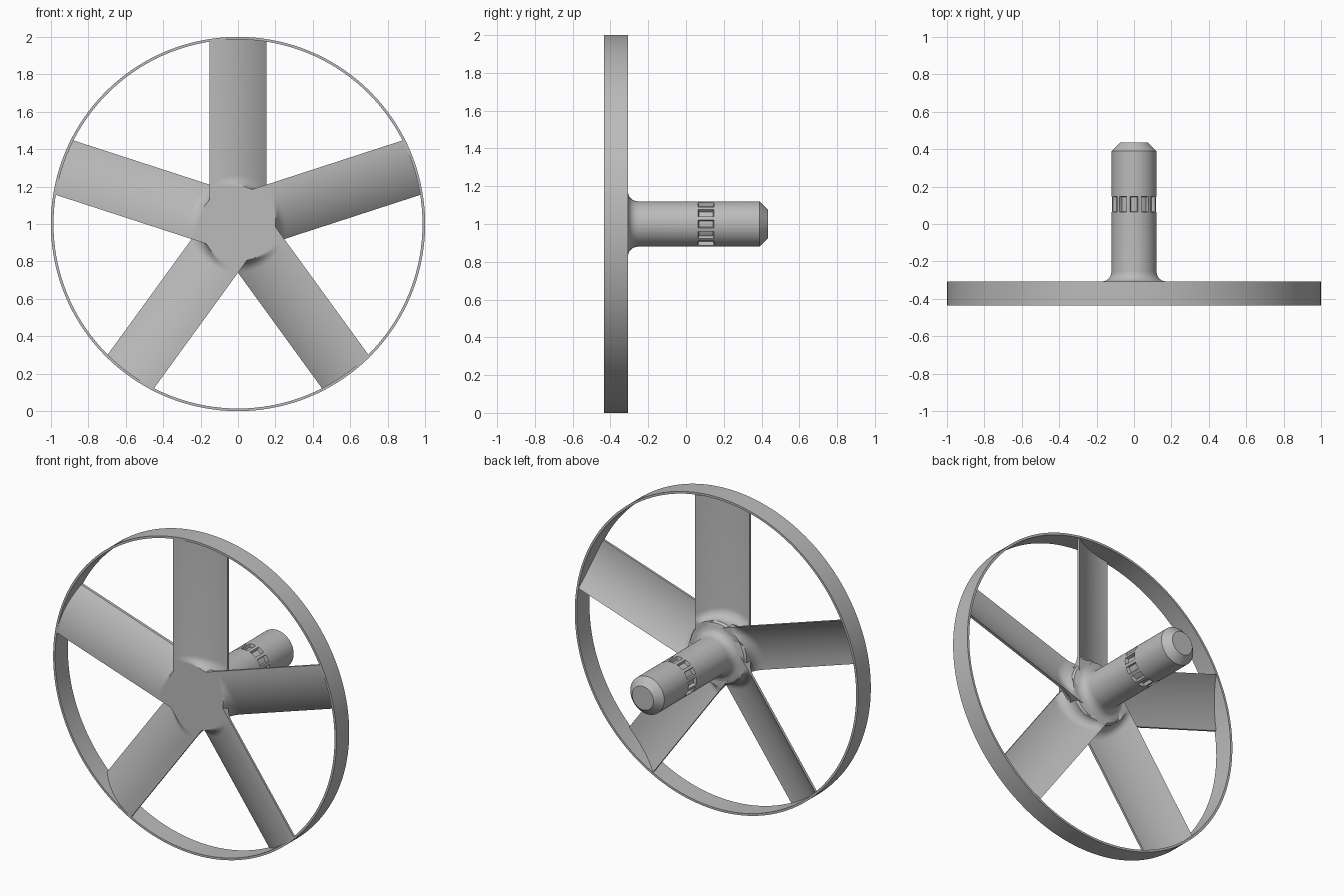
import bpy
import bmesh
from math import sin, cos, tan, atan, sqrt, hypot, radians, tau

if "Cube" in bpy.data.objects:
    bpy.data.objects.remove(bpy.data.objects["Cube"])

FRONT, BACK, END = -0.435, -0.307, 0.435   # depth limits along y
HUB_R, RING_IN, AXIS_Z = 0.2, 0.986, 1.0
SHAFT_R = 0.12

grey = bpy.data.materials.new("plain_grey")
grey.use_nodes = True
colour = (0.5, 0.5, 0.5, 1)
grey.diffuse_color = colour
grey.node_tree.nodes["Principled BSDF"].inputs["Base Color"].default_value = colour


def finish(name, bm, angle=35):
    bmesh.ops.recalc_face_normals(bm, faces=bm.faces)
    mesh = bpy.data.meshes.new(name)
    bm.to_mesh(mesh)
    bm.free()
    mesh.materials.append(grey)
    obj = bpy.data.objects.new(name, mesh)
    bpy.context.collection.objects.link(obj)
    obj.location.z = AXIS_Z
    bpy.ops.object.select_all(action="DESELECT")
    obj.select_set(True)
    bpy.context.view_layer.objects.active = obj
    bpy.ops.object.shade_smooth_by_angle(angle=radians(angle))
    return obj


def bridge(bm, a, b, closed=True):
    n = len(a)
    for i in range(n if closed else n - 1):
        j = (i + 1) % n
        bm.faces.new((a[i], a[j], b[j], b[i]))


def lathe(name, profile, angles, radius=lambda r, y, t: r, loop=False):
    """Revolve (radius, y) points about the y axis."""
    bm = bmesh.new()
    rows = []
    for r, y in profile:
        rows.append([bm.verts.new((radius(r, y, t) * sin(t), y, radius(r, y, t) * cos(t)))
                     for t in angles])
    for a, b in zip(rows, rows[1:]):
        bridge(bm, a, b)
    if loop:
        bridge(bm, rows[-1], rows[0])
    else:
        bm.faces.new(rows[0])
        bm.faces.new(rows[-1])
    return finish(name, bm)


# Outer ring
lathe("outer_ring", [(RING_IN, FRONT), (1, FRONT), (1, BACK), (RING_IN, BACK)],
      [tau * i / 144 for i in range(144)], loop=True)

# Hub and shaft, with a belt of notches around the shaft
NOTCHES = 12
offsets = (-10.5, -9.7, -5, 0, 5, 9.7, 10.5, 15)
angles = [radians(360 / NOTCHES * k + d) for k in range(NOTCHES) for d in offsets]


def notched(r, y, t):
    step = tau / NOTCHES
    off = abs((t + step / 2) % step - step / 2)
    return r - 0.02 if 0.066 < y < 0.146 and off < radians(10) else r


fillet = [(SHAFT_R + 0.05 * (1 - sin(a)), BACK + 0.055 * (1 - cos(a)))
          for a in (radians(15 * i) for i in range(7))]
profile = [(HUB_R, FRONT), (HUB_R, BACK - 0.02), (0.19, BACK - 0.006)] + fillet
profile += [(SHAFT_R, y) for y in (0.064, 0.068, 0.144, 0.148, END - 0.045)]
profile.append((0.075, END))
lathe("hub_and_shaft", profile, angles, notched)

# Blades: arched section, thickened into a fillet around the hub
COUNT, HALF, THICK, FIL = 5, 0.153, 0.014, 0.06
RISE = BACK - FRONT - 0.018
ARC = 2 * atan(RISE / (2 * HALF))
ARC_R = 2 * HALF / sin(ARC)
SECTION = 16
radii = [0.165, 0.19] + [HUB_R + FIL * (i / 8) ** 1.6 for i in range(9)] + [RING_IN + 0.004]


def blend(r):
    gap = min(max(FIL - (r - HUB_R), 0), FIL)
    return FIL - sqrt(FIL * FIL - gap * gap)


def blade(name, turn):
    bm = bmesh.new()
    loops = []
    for r in radii:
        front, back = [], []
        for i in range(SECTION + 1):
            phi = ARC * i / SECTION
            u = -HALF + ARC_R * sin(phi)
            v = sqrt(r * r - u * u)
            y = FRONT + ARC_R * (1 - cos(phi))
            x, z = u * cos(turn) + v * sin(turn), v * cos(turn) - u * sin(turn)
            front.append(bm.verts.new((x, max(y - blend(r), FRONT), z)))
            back.append(bm.verts.new((x, min(y + THICK / cos(phi) + blend(r), BACK), z)))
        loops.append(front + back[::-1])
    for a, b in zip(loops, loops[1:]):
        bridge(bm, a, b)
    bm.faces.new(loops[0])
    bm.faces.new(loops[-1])
    finish(name, bm)


for k in range(COUNT):
    blade(f"blade_{k + 1}", tau * k / COUNT)
